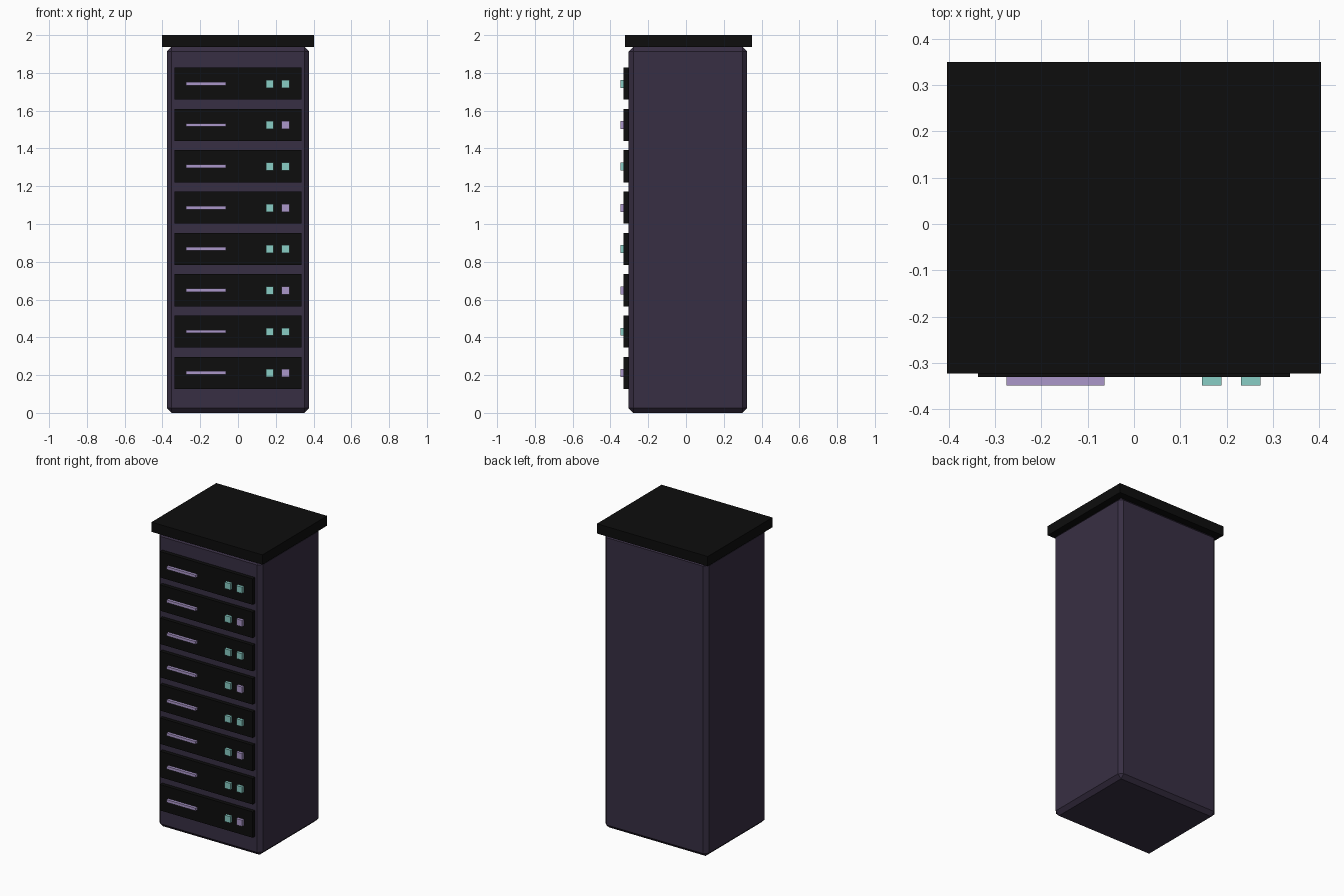
import bpy

if "Cube" in bpy.data.objects:
    bpy.data.objects.remove(bpy.data.objects["Cube"])

def material(name, rgb):
    m = bpy.data.materials.new(name)
    m.diffuse_color = (*rgb, 1)
    m.use_nodes = True
    m.node_tree.nodes["Principled BSDF"].inputs["Base Color"].default_value = m.diffuse_color
    return m

PURPLE_GREY = material("dark purple grey", (0.039, 0.028, 0.056))
BLACK = material("near black", (0.004, 0.004, 0.004))
LILAC = material("lilac", (0.41, 0.31, 0.59))
TEAL = material("pale teal", (0.25, 0.61, 0.56))

def box(name, x, y, z, mat, bevel=0):
    """Box from (min, max) ranges, with an optional chamfer."""
    lo, hi = zip(x, y, z)
    bpy.ops.mesh.primitive_cube_add(size=1, location=[(a + b) / 2 for a, b in zip(lo, hi)])
    ob = bpy.context.object
    ob.name = name
    ob.scale = [b - a for a, b in zip(lo, hi)]
    bpy.ops.object.transform_apply(location=False, rotation=False, scale=True)
    ob.data.materials.append(mat)
    if bevel:
        mod = ob.modifiers.new("chamfer", 'BEVEL')
        mod.width = bevel
        mod.segments = 1
    return ob

# Cabinet and overhanging top
box("cabinet", (-0.377, 0.377), (-0.304, 0.324), (0, 1.938), PURPLE_GREY, 0.025)
box("top_cap", (-0.403, 0.403), (-0.322, 0.35), (1.936, 2.0), BLACK)

# Eight rack units, each with a slot bar and two lights
for i in range(8):
    z = 0.212 + i * 0.2187
    box(f"rack_unit_{i}", (-0.337, 0.337), (-0.33, -0.29), (z - 0.085, z + 0.085), BLACK)
    box(f"slot_bar_{i}", (-0.275, -0.064), (-0.348, -0.325), (z - 0.009, z + 0.009), LILAC)
    for side, x, mat in (("left", 0.168, TEAL), ("right", 0.252, TEAL if i % 2 else LILAC)):
        box(f"{side}_light_{i}", (x - 0.021, x + 0.021), (-0.348, -0.325),
            (z - 0.022, z + 0.02), mat)
